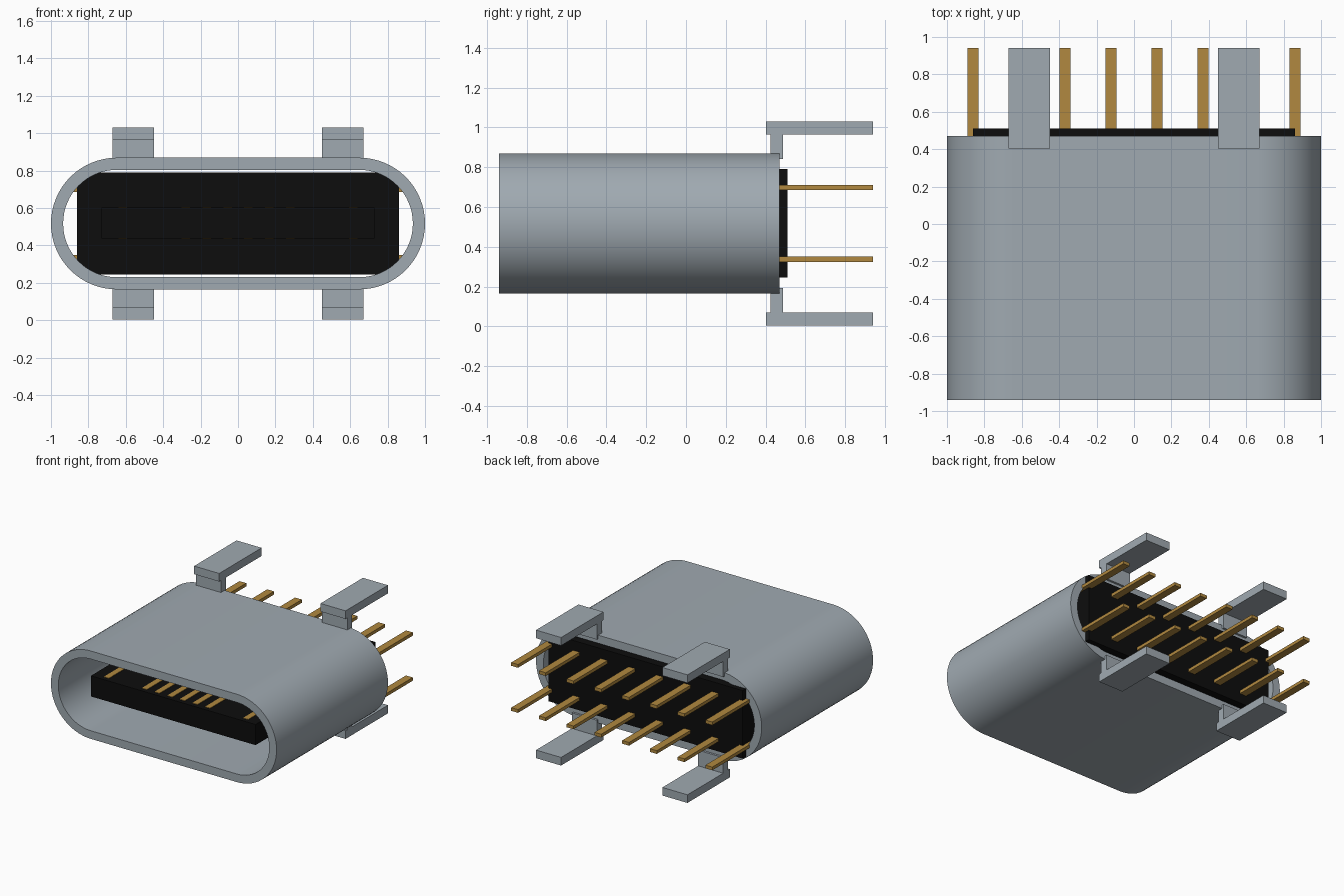
import bpy, bmesh, math

cube = bpy.data.objects.get("Cube")
if cube:
    bpy.data.objects.remove(cube, do_unlink=True)


def material(name, rgb):
    m = bpy.data.materials.new(name)
    m.use_nodes = True
    m.diffuse_color = (*rgb, 1)
    bsdf = next(n for n in m.node_tree.nodes if n.type == 'BSDF_PRINCIPLED')
    bsdf.inputs["Base Color"].default_value = (*rgb, 1)
    return m


steel = material("steel grey", (0.35, 0.40, 0.44))
black = material("black plastic", (0.004, 0.004, 0.004))
gold = material("gold contact", (0.44, 0.25, 0.05))

MID = 0.517  # height of the shell axis


def finish(name, bm, mat):
    bmesh.ops.recalc_face_normals(bm, faces=bm.faces)
    mesh = bpy.data.meshes.new(name)
    bm.to_mesh(mesh)
    bm.free()
    mesh.materials.append(mat)
    ob = bpy.data.objects.new(name, mesh)
    bpy.context.scene.collection.objects.link(ob)
    return ob


def boxes(name, mat, spans):
    """One object from boxes given as ((x0, x1), (y0, y1), (z0, z1))."""
    bm = bmesh.new()
    for span in spans:
        vs = bmesh.ops.create_cube(bm, size=1)["verts"]
        for v in vs:
            v.co = [(a + b) / 2 + c * (b - a) for (a, b), c in zip(span, v.co)]
    return finish(name, bm, mat)


def around(c, width):
    return (c - width / 2, c + width / 2)


# Shell: an open tube with a stadium section
def stadium(bm, radius, y, half=0.648, steps=32):
    ring = []
    for side, start in ((1, -math.pi / 2), (-1, math.pi / 2)):
        for i in range(steps + 1):
            a = start + math.pi * i / steps
            ring.append(bm.verts.new((side * half + radius * math.cos(a), y,
                                      MID + radius * math.sin(a))))
    return ring


bm = bmesh.new()
front, back = -0.94, 0.47
rings = [stadium(bm, r, y) for r, y in
         ((0.352, front), (0.352, back), (0.287, back), (0.287, front))]
for k in range(4):
    a, b = rings[k], rings[(k + 1) % 4]
    for i in range(len(a)):
        j = (i + 1) % len(a)
        bm.faces.new((a[i], a[j], b[j], b[i]))
shell = finish("shell", bm, steel)
bpy.context.view_layer.objects.active = shell
shell.select_set(True)
bpy.ops.object.shade_smooth_by_angle(angle=math.radians(30))
shell.select_set(False)

# Plastic base at the rear and the tongue inside the shell
BASE_FRONT = 0.15
boxes("base_block", black, [((-0.86, 0.86), (BASE_FRONT, 0.51), (0.245, 0.79))])
boxes("tongue", black, [((-0.73, 0.73), (-0.82, BASE_FRONT), (0.437, 0.602))])

# Contact strips on both faces of the tongue
strips = []
for x in (0.055, 0.168, 0.28, 0.617):
    for s in (-1, 1):
        for z in (0.437, 0.602):
            strips.append((around(s * x, 0.045), (-0.785, BASE_FRONT), around(z, 0.008)))
boxes("contact_strips", gold, strips)

# Two rows of rear pins
pins = [(around((i - 3.5) * 0.246, 0.06), (0.46, 0.94), around(z, 0.026))
        for i in range(8) for z in (0.337, 0.698)]
# Outermost pins run along the sides of the base
pins += [(around(s * 0.861, 0.06), (BASE_FRONT, 0.46), around(z, 0.026))
         for s in (-1, 1) for z in (0.337, 0.698)]
boxes("rear_pins", gold, pins)

# Mounting tabs: a leg on the shell and a flat plate, above and below
for side, s in (("left", 1), ("right", -1)):
    x = around(s * 0.56, 0.222)
    for level, flip in (("upper", False), ("lower", True)):
        heights = [(0.84, 0.965), (0.965, 1.03)]
        if flip:
            heights = [(2 * MID - b, 2 * MID - a) for a, b in heights]
            heights = [(max(a, 0), b) for a, b in heights]
        boxes(f"{level}_{side}_tab", steel,
              [(x, (0.425, 0.487), heights[0]), (x, (0.403, 0.94), heights[1])])
